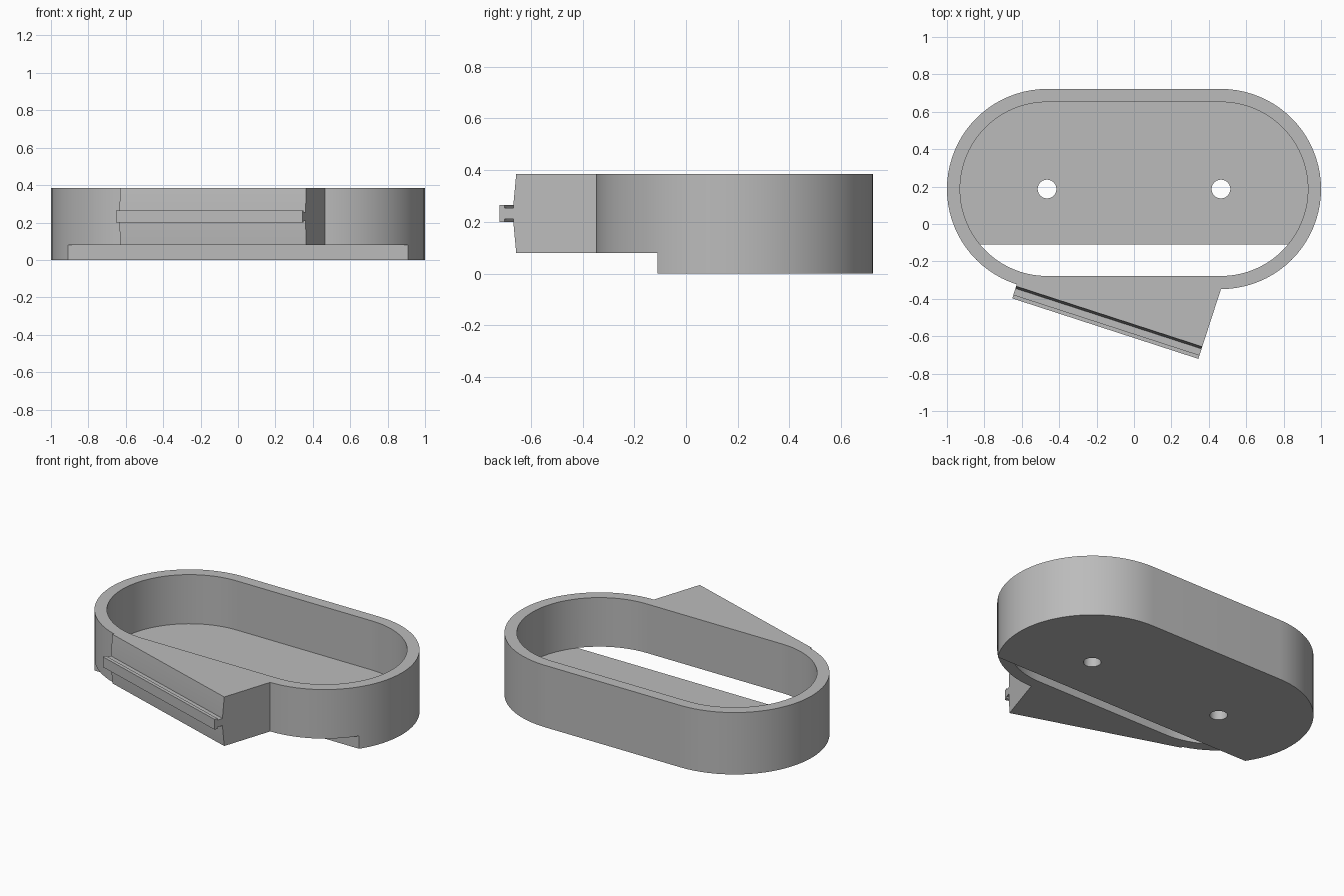
import bpy, bmesh, math
from mathutils import Matrix, Vector

cube = bpy.data.objects.get("Cube")
if cube:
    bpy.data.objects.remove(cube, do_unlink=True)

HEIGHT, FLOOR, WALL = 0.385, 0.08, 0.07
CENTRE_Y, HALF_SPAN, RADIUS = 0.187, 0.465, 0.535
FRONT_CUT = -0.11

grey = bpy.data.materials.new("plain_grey")
grey.use_nodes = True
tone = (0.5, 0.5, 0.5, 1)
grey.diffuse_color = tone
grey.node_tree.nodes["Principled BSDF"].inputs["Base Color"].default_value = tone


def prism(name, points, sweep):
    """Extrude a closed outline of 3D points along a vector."""
    bm = bmesh.new()
    face = bm.faces.new([bm.verts.new(p) for p in points])
    grown = bmesh.ops.extrude_face_region(bm, geom=[face])["geom"]
    verts = [v for v in grown if isinstance(v, bmesh.types.BMVert)]
    bmesh.ops.translate(bm, verts=verts, vec=sweep)
    bmesh.ops.recalc_face_normals(bm, faces=bm.faces)
    mesh = bpy.data.meshes.new(name)
    bm.to_mesh(mesh)
    bm.free()
    obj = bpy.data.objects.new(name, mesh)
    bpy.context.collection.objects.link(obj)
    mesh.materials.append(grey)
    return obj


def stadium(radius, z, span=HALF_SPAN, steps=40):
    """Round-ended outline: two half circles joined by straight sides."""
    points = []
    for side in (1, -1):
        for i in range(steps + 1):
            a = math.pi * (i / steps - 0.5)
            points.append((side * (span + radius * math.cos(a)),
                           CENTRE_Y + side * radius * math.sin(a), z))
    return points


def disc(x, radius, z, steps=40):
    return [(x + radius * math.cos(math.tau * i / steps),
             CENTRE_Y + radius * math.sin(math.tau * i / steps), z) for i in range(steps)]


def combine(target, tool, operation):
    mod = target.modifiers.new(operation.lower(), "BOOLEAN")
    mod.operation, mod.solver, mod.object = operation, "EXACT", tool
    bpy.context.view_layer.objects.active = target
    bpy.ops.object.modifier_apply(modifier=mod.name)
    bpy.data.objects.remove(tool, do_unlink=True)


# Round-ended body
body = prism("tray_with_side_rail", stadium(RADIUS, 0), (0, 0, HEIGHT))

# Angled mount with T-shaped rail: half profile (outward, height from rail middle)
MID = (HEIGHT + FLOOR) / 2
half = [(-0.37, 0.1525), (0, 0.1525), (0.012, 0.032), (0.012, 0.022),
        (0.047, 0.022), (0.047, 0.032), (0.068, 0.032)]
section = half + [(d, -h) for d, h in reversed(half)]
turn = Matrix.Rotation(math.radians(-18), 3, "Z")
corner = Vector((-0.63, -0.333, MID))
outline = [corner + turn @ Vector((0, -d, h)) for d, h in section]
mount = prism("angled_mount", outline, turn @ Vector((1.046, 0, 0)))
combine(body, mount, "UNION")

# Open slot under the front of the wall
slot = prism("slot_cutter", [(x, y, -0.1) for x, y in
             ((-2, -2), (2, -2), (2, FRONT_CUT), (-2, FRONT_CUT))], (0, 0, 0.1 + FLOOR))
combine(body, slot, "DIFFERENCE")

# Inner pocket, a hair below the slot roof so the front opens through
pocket = prism("pocket_cutter", stadium(RADIUS - WALL, FLOOR - 0.0005), (0, 0, 1))
combine(body, pocket, "DIFFERENCE")

# Two screw holes through the floor
for x in (-HALF_SPAN, HALF_SPAN):
    combine(body, prism("hole_cutter", disc(x, 0.05, -0.1), (0, 0, 0.3)), "DIFFERENCE")

bpy.ops.object.select_all(action="DESELECT")
body.select_set(True)
bpy.context.view_layer.objects.active = body
bpy.ops.object.shade_smooth_by_angle(angle=math.radians(30))
